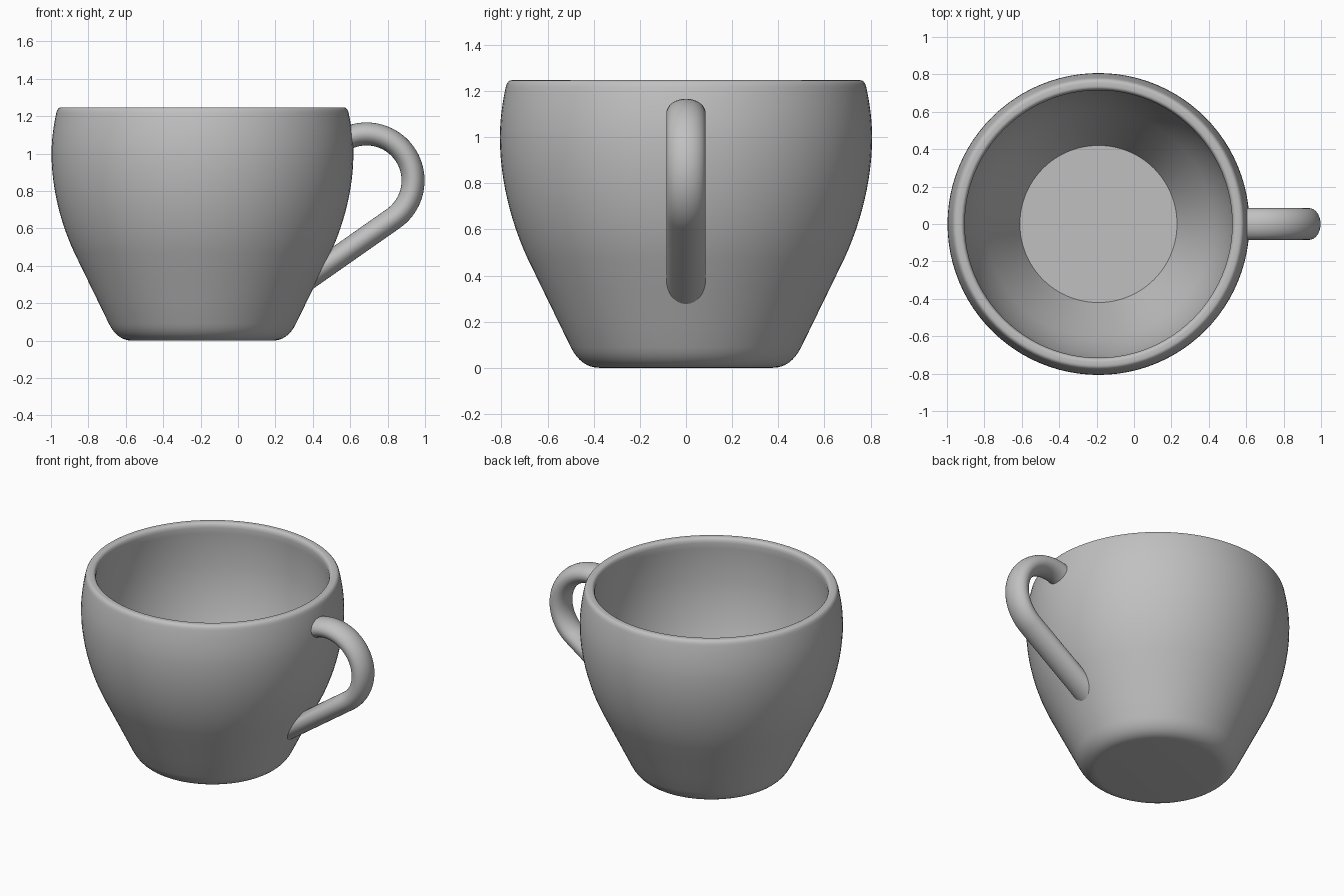
import bpy, bmesh, math
from mathutils import Vector

if "Cube" in bpy.data.objects:
    bpy.data.objects.remove(bpy.data.objects["Cube"])

CUP_X = -0.19      # centre of the bowl
SIDES = 96

clay = bpy.data.materials.new("grey_ceramic")
clay.diffuse_color = (0.53, 0.53, 0.53, 1)
clay.use_nodes = True
clay.node_tree.nodes["Principled BSDF"].inputs["Base Color"].default_value = clay.diffuse_color


def bezier(points, steps):
    """Points along a bezier curve of any degree, without its first point."""
    n = len(points) - 1
    return [tuple(sum(math.comb(n, i) * (1 - t) ** (n - i) * t ** i * p[k]
                      for i, p in enumerate(points)) for k in (0, 1))
            for t in (s / steps for s in range(1, steps + 1))]


def finish(name, bm, angle):
    bmesh.ops.recalc_face_normals(bm, faces=bm.faces)
    mesh = bpy.data.meshes.new(name)
    bm.to_mesh(mesh)
    bm.free()
    mesh.materials.append(clay)
    obj = bpy.data.objects.new(name, mesh)
    bpy.context.collection.objects.link(obj)
    bpy.ops.object.select_all(action='DESELECT')
    obj.select_set(True)
    bpy.context.view_layer.objects.active = obj
    bpy.ops.object.shade_smooth_by_angle(angle=math.radians(angle))
    return obj


def skin(bm, rings):
    """Join closed rings of points with quads and cap both ends."""
    rows = [[bm.verts.new(p) for p in ring] for ring in rings]
    n = len(rows[0])
    for a, b in zip(rows, rows[1:]):
        for i in range(n):
            j = (i + 1) % n
            bm.faces.new((a[i], a[j], b[j], b[i]))
    bm.faces.new(rows[0])
    bm.faces.new(rows[-1])


# Bowl: outer wall, rounded rim and inner wall as one turned profile
profile = [(0.375, 0)]
profile += bezier([(0.375, 0), (0.455, 0), (0.5, 0.09)], 8)
profile += bezier([(0.5, 0.09), (0.685, 0.47)], 3)
profile += bezier([(0.685, 0.47), (0.76, 0.63), (0.807, 0.82), (0.807, 1.0)], 12)
profile += bezier([(0.807, 1.0), (0.807, 1.1), (0.782, 1.215)], 6)
profile += bezier([(0.782, 1.215), (0.776, 1.247), (0.755, 1.247)], 5)
profile += bezier([(0.755, 1.247), (0.738, 1.247)], 1)
profile += bezier([(0.738, 1.247), (0.718, 1.247), (0.715, 1.215)], 5)
profile += bezier([(0.715, 1.215), (0.728, 1.1), (0.726, 1.0)], 6)
profile += bezier([(0.726, 1.0), (0.726, 0.82), (0.68, 0.63), (0.605, 0.47)], 12)
profile += bezier([(0.605, 0.47), (0.42, 0.09)], 3)

bm = bmesh.new()
turn = [2 * math.pi * i / SIDES for i in range(SIDES)]
skin(bm, [[(CUP_X + r * math.cos(a), r * math.sin(a), z) for a in turn]
          for r, z in profile])
finish("bowl", bm, 45)

# Handle: oval tube following an arc and then a straight run into the wall
cx, cz, bend = 0.687, 0.856, 0.249
half_thick, half_wide = 0.0615, 0.085
start, end = math.radians(116), math.radians(-55)
section = [2 * math.pi * i / 32 for i in range(32)]


def oval(centre, outward):
    return [centre + outward * (half_thick * math.cos(a))
            + Vector((0, half_wide * math.sin(a), 0)) for a in section]


rings = []
for s in range(41):
    a = start + (end - start) * s / 40
    out = Vector((math.cos(a), 0, math.sin(a)))
    rings.append(oval(Vector((cx, 0, cz)) + out * bend, out))

# Last ring is slid along the straight run until it sits inside the wall
run = Vector((math.sin(end), 0, -math.cos(end)))
last = []
for p in rings[-1]:
    wall = lambda z: CUP_X + 0.455 + 0.487 * z - 0.045
    t = (p.x - wall(p.z)) / (0.487 * run.z - run.x)
    last.append(p + run * t)
rings.append(last)

bm = bmesh.new()
skin(bm, rings)
finish("handle", bm, 45)
